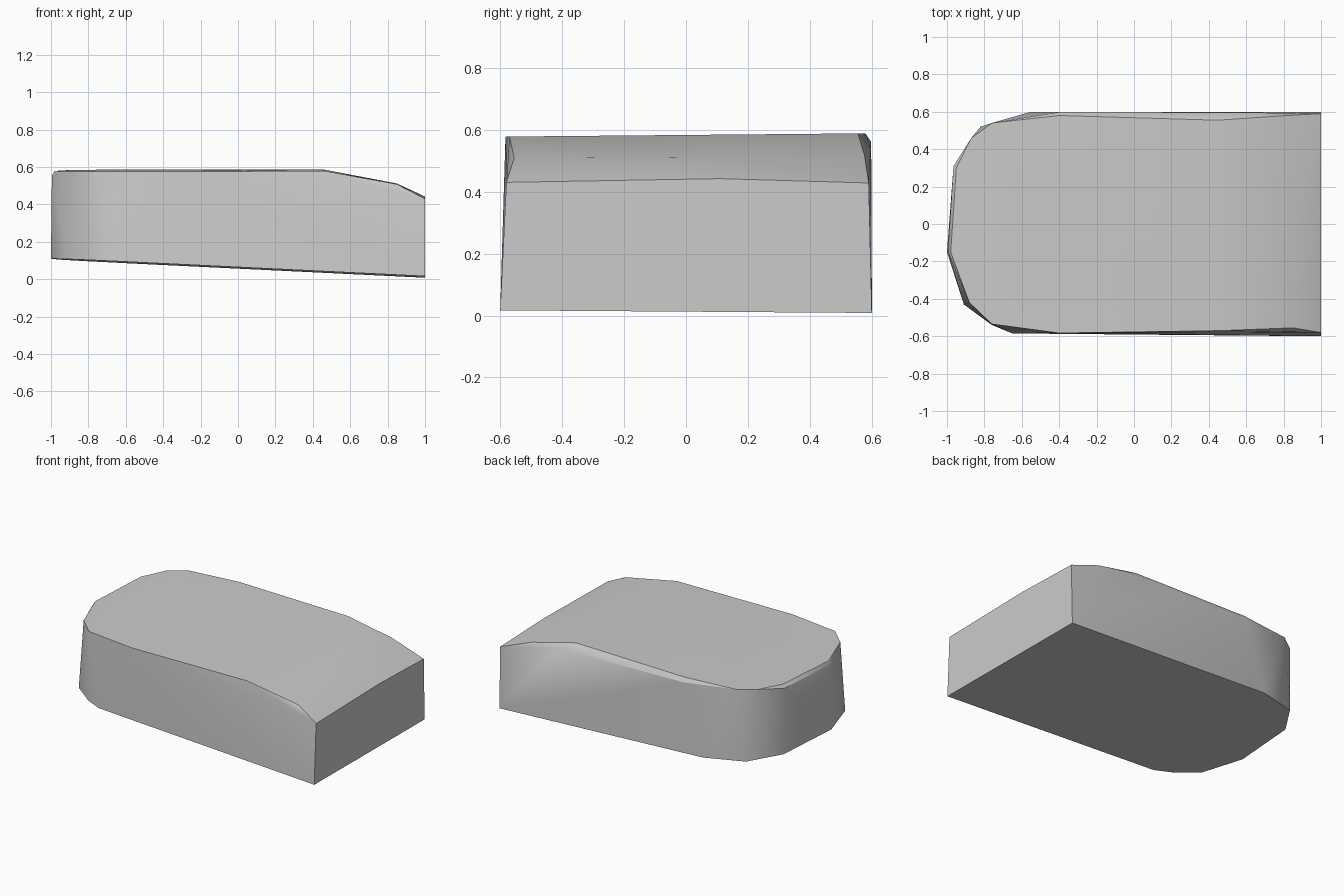
import bpy, bmesh, math

cube = bpy.data.objects.get("Cube")
if cube:
    bpy.data.objects.remove(cube, do_unlink=True)

# Plain grey material
grey = bpy.data.materials.new("light grey")
grey.use_nodes = True
colour = (0.6, 0.6, 0.6, 1)
grey.diffuse_color = colour
grey.node_tree.nodes["Principled BSDF"].inputs["Base Color"].default_value = colour


def underside(x, y):
    """Sloping flat base."""
    return 0.061 - 0.0485 * x - 0.007 * y


def crown(x, y):
    """Nearly flat top that falls away towards the square end."""
    return 0.583 + 0.009 * y - 0.004 * max(0, -x) ** 2


# Outline of the base, rounded at one end
base_outline = [(1, -0.6), (-0.65, -0.585), (-0.76, -0.54), (-0.91, -0.43),
                (-1, -0.15), (-0.96, 0.31), (-0.82, 0.52), (-0.55, 0.6), (1, 0.6)]

# Outline of the flat top
top_outline = [(0.47, -0.57), (-0.4, -0.583), (-0.76, -0.535), (-0.88, -0.42),
               (-0.98, -0.15), (-0.95, 0.3), (-0.87, 0.46), (-0.76, 0.54),
               (-0.4, 0.58), (0.45, 0.555)]

# Shoulders: sloping square end, worn back edge and rounded rim
shoulders = [(0.85, -0.555, 0.508), (1, -0.58, 0.43), (1, 0.11, 0.442),
             (1, 0.59, 0.428), (0.85, 0.1, 0.512), (0.77, 0.577, 0.515),
             (0.55, 0.597, 0.54), (-0.4, 0.598, 0.56),
             (-0.995, -0.15, 0.555), (-0.965, 0.31, 0.56)]

points = [(x, y, underside(x, y)) for x, y in base_outline]
points += [(x, y, crown(x, y)) for x, y in top_outline]
points += shoulders

# Wrap the outlines into one solid block
bm = bmesh.new()
for p in points:
    bm.verts.new(p)
hull = bmesh.ops.convex_hull(bm, input=bm.verts[:])
loose = [v for v in bm.verts if not v.link_faces]
bmesh.ops.delete(bm, geom=loose, context="VERTS")
bmesh.ops.dissolve_limit(bm, angle_limit=math.radians(0.5),
                         verts=bm.verts[:], edges=bm.edges[:])
bmesh.ops.recalc_face_normals(bm, faces=bm.faces[:])
mesh = bpy.data.meshes.new("rounded_block")
bm.to_mesh(mesh)
bm.free()
mesh.materials.append(grey)

block = bpy.data.objects.new("rounded_block", mesh)
bpy.context.collection.objects.link(block)
bpy.ops.object.select_all(action="DESELECT")
block.select_set(True)
bpy.context.view_layer.objects.active = block
bpy.ops.object.shade_smooth_by_angle(angle=math.radians(30))
